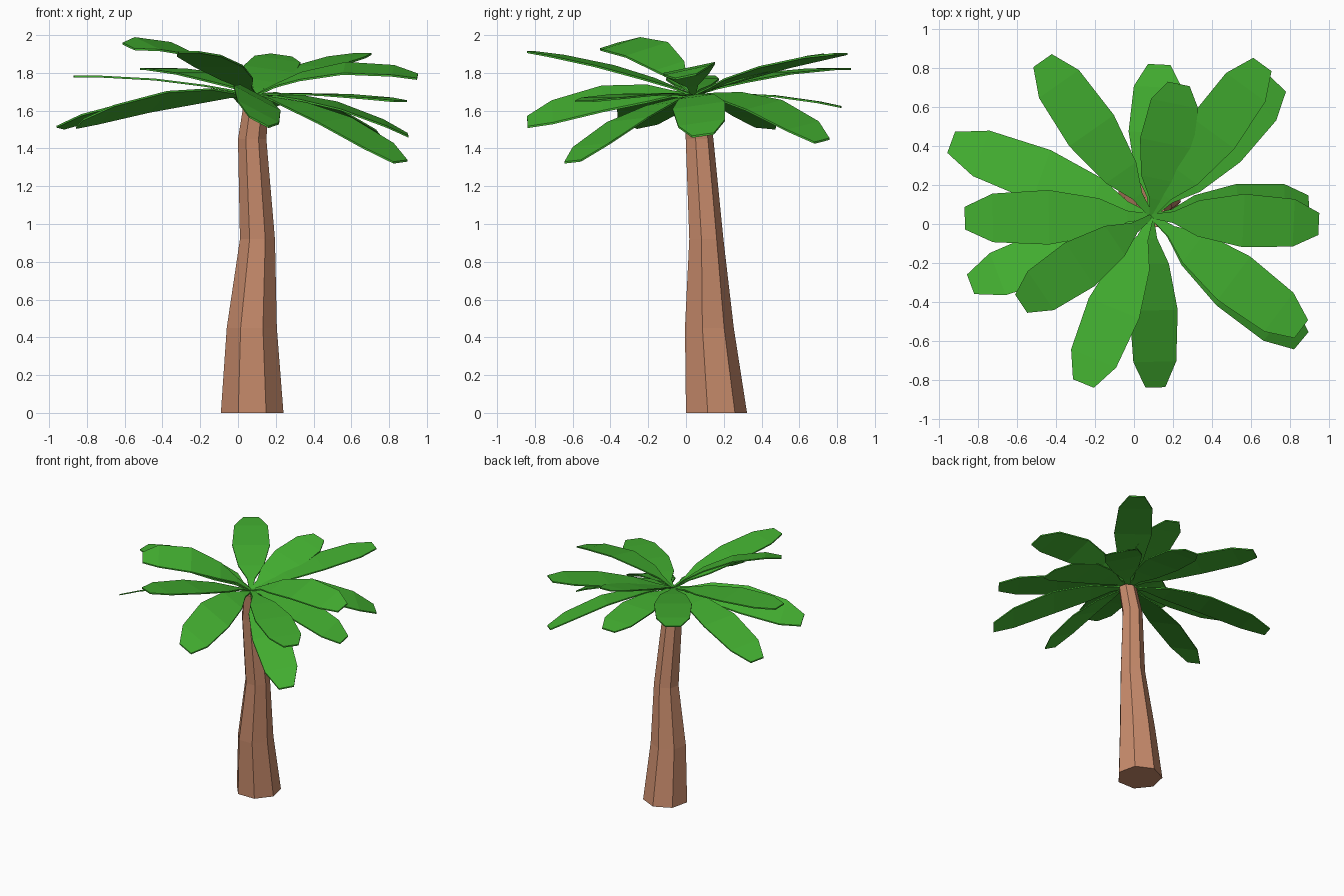
import bpy, bmesh
from math import sin, cos, pi, radians
from mathutils import Vector

if "Cube" in bpy.data.objects:
    bpy.data.objects.remove(bpy.data.objects["Cube"])


def material(name, color):
    m = bpy.data.materials.new(name)
    m.diffuse_color = (*color, 1)
    m.use_nodes = True
    m.node_tree.nodes["Principled BSDF"].inputs["Base Color"].default_value = m.diffuse_color
    return m


def finish(bm, name, mat):
    bmesh.ops.recalc_face_normals(bm, faces=bm.faces)
    me = bpy.data.meshes.new(name)
    bm.to_mesh(me)
    bm.free()
    me.materials.append(mat)
    ob = bpy.data.objects.new(name, me)
    bpy.context.collection.objects.link(ob)
    return ob


def skin(bm, rings):
    # bridge consecutive closed rings and cap both ends
    n = len(rings[0])
    for a, b in zip(rings, rings[1:]):
        for i in range(n):
            j = (i + 1) % n
            bm.faces.new((a[i], a[j], b[j], b[i]))
    bm.faces.new(rings[0])
    bm.faces.new(rings[-1])


bark = material("bark", (0.58, 0.26, 0.15))
green = material("leaf_green", (0.056, 0.43, 0.03))

# Trunk: seven-sided bent taper, rings given as (x, y, z, radius)
bm = bmesh.new()
rings = []
for x, y, z, r in [(.075, .153, 0, .17), (.073, .117, .45, .136), (.103, .103, .92, .095),
                   (.075, .068, 1.45, .077), (.10, .045, 1.66, .068)]:
    rings.append([bm.verts.new((x + r * cos(pi / 2 + 2 * pi * i / 7),
                                y + r * sin(pi / 2 + 2 * pi * i / 7), z)) for i in range(7)])
skin(bm, rings)
finish(bm, "trunk", bark)

# Leaves: thin bent blades, (position along blade, half width)
PROFILE = [(0, .012), (.13, .03), (.28, .095), (.55, .14), (.85, .125), (1, .058)]
ROOT = Vector((.09, .04, 1.68))
THICK = Vector((0, 0, .005))


def leaf(name, tip, arch, roll):
    tip = Vector(tip)
    heading = tip - ROOT
    heading.z = 0
    heading.normalize()
    side = Vector((-heading.y, heading.x, 0))
    across = side * cos(radians(roll)) + Vector((0, 0, sin(radians(roll))))
    bm = bmesh.new()
    rings = []
    for t, w in PROFILE:
        c = ROOT.lerp(tip, t) + Vector((0, 0, arch * 4 * t * (1 - t)))
        rings.append([bm.verts.new(p) for p in (c - across * w - THICK, c + across * w - THICK,
                                                c + across * w + THICK, c - across * w + THICK)])
    skin(bm, rings)
    finish(bm, name, green)


# (tip, arch height, roll in degrees with left side up)
LEAVES = [
    ((-.47, .84, 1.82), .04, 0),
    ((-.94, .42, 1.51), .06, 5),
    ((-.87, .03, 1.78), .03, 0),
    ((-.84, -.31, 1.53), .05, 22),
    ((-.58, -.41, 1.94), .10, -15),
    ((-.26, -.82, 1.91), .03, 0),
    ((.11, -.84, 1.54), .06, -28),
    ((.86, -.54, 1.65), .02, 0),
    ((.86, -.60, 1.33), .06, 5),
    ((.95, 0, 1.78), .09, 12),
    ((.90, .09, 1.47), .06, 8),
    ((.66, .82, 1.90), .03, 0),
    ((.74, .72, 1.44), .08, 10),
    ((.13, .82, 1.62), .03, 0),
    ((.23, .72, 1.89), .02, 8),
]
for i, (tip, arch, roll) in enumerate(LEAVES, 1):
    leaf(f"leaf_{i:02d}", tip, arch, roll)
